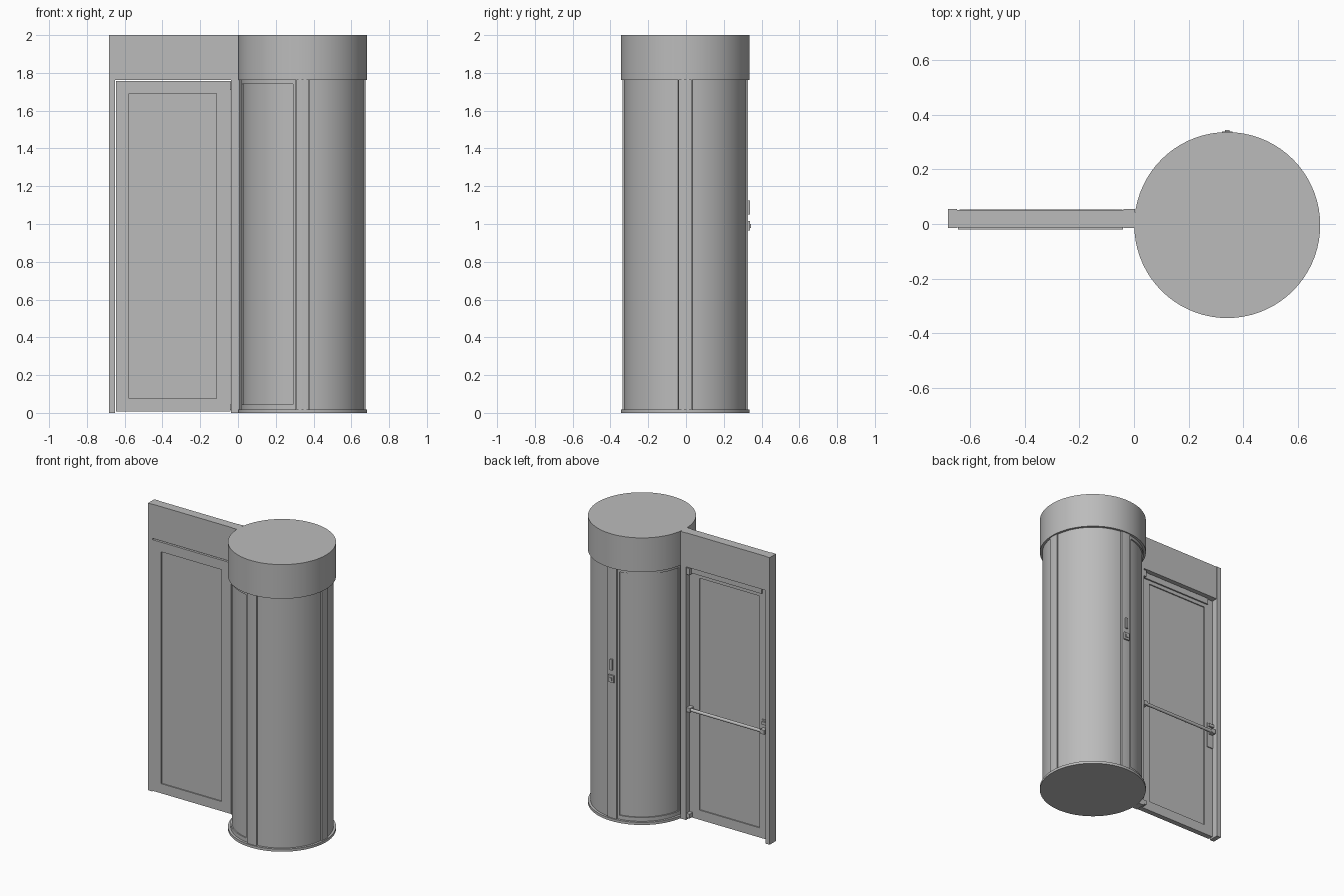
import bpy
import math
from math import cos, sin, radians

if "Cube" in bpy.data.objects:
    bpy.data.objects.remove(bpy.data.objects["Cube"])

grey = bpy.data.materials.new("plain_grey")
grey.use_nodes = True
colour = (0.5, 0.5, 0.5, 1)
grey.diffuse_color = colour
grey.node_tree.nodes["Principled BSDF"].inputs["Base Color"].default_value = colour

CX, CY, R = 0.342, -0.004, 0.341   # booth axis and outer radius
BASE, HEAD, TOP = 0.018, 1.762, 2.0


def finish(ob, name, smooth=False):
    ob.name = name
    ob.data.materials.append(grey)
    if smooth:
        bpy.ops.object.select_all(action="DESELECT")
        ob.select_set(True)
        bpy.context.view_layer.objects.active = ob
        bpy.ops.object.shade_smooth_by_angle(angle=radians(30))
    return ob


def box(name, x, y, z):
    """Box given by its (low, high) limits on each axis."""
    bpy.ops.mesh.primitive_cube_add(size=1)
    ob = bpy.context.object
    for v in ob.data.vertices:
        v.co = [lo + (c + 0.5) * (hi - lo) for c, (lo, hi) in zip(v.co, (x, y, z))]
    return finish(ob, name)


def drum(name, r, z0, z1):
    bpy.ops.mesh.primitive_cylinder_add(vertices=72, radius=r, depth=z1 - z0,
                                        location=(CX, CY, (z0 + z1) / 2))
    return finish(bpy.context.object, name, True)


def arc_block(name, r0, r1, a0, a1, z0, z1):
    """Curved slab around the booth axis between two angles in degrees."""
    n = max(2, round((a1 - a0) / 4))
    verts, faces = [], []
    for i in range(n + 1):
        a = radians(a0 + (a1 - a0) * i / n)
        for r, z in ((r0, z0), (r1, z0), (r1, z1), (r0, z1)):
            verts.append((CX + r * cos(a), CY + r * sin(a), z))
    for i in range(n):
        for j in range(4):
            k = (j + 1) % 4
            faces.append((4 * i + j, 4 * i + 4 + j, 4 * i + 4 + k, 4 * i + k))
    faces += [(0, 1, 2, 3), tuple(4 * n + j for j in (3, 2, 1, 0))]
    me = bpy.data.meshes.new(name)
    me.from_pydata(verts, [], faces)
    ob = bpy.data.objects.new(name, me)
    bpy.context.collection.objects.link(ob)
    return finish(ob, name, True)


# Round booth: base, curved wall, header drum
drum("booth_base", R, 0, BASE)
drum("booth_wall", 0.317, BASE, HEAD)
drum("booth_header", R, HEAD, TOP)

# Four upright posts, plain fixed panels on +x, framed curved doors on -x
for i, side in enumerate(("left", "back", "right", "front")):
    a = 90 * i
    arc_block(f"{side}_post", 0.30, 0.333, a - 6, a + 6, BASE, HEAD)
for side, a in (("back", 0), ("front", 270)):
    arc_block(f"{side}_fixed_panel", 0.30, 0.325, a + 6.6, a + 83.4, BASE, HEAD)
for side, a in (("back", 90), ("front", 180)):
    lo, hi = a + 6.6, a + 83.4
    for label, a0, a1 in (("stile_a", lo, lo + 2.6), ("stile_b", hi - 2.6, hi)):
        arc_block(f"{side}_door_{label}", 0.30, 0.325, a0, a1, BASE, HEAD)
    for label, z0, z1 in (("bottom_rail", BASE, 0.045), ("top_rail", 1.74, HEAD)):
        arc_block(f"{side}_door_{label}", 0.30, 0.325, lo + 2.6, hi - 2.6, z0, z1)

# Reader slot and key box on the back post
box("reader_slot", (CX - 0.009, CX + 0.009), (0.32, 0.339), (1.05, 1.125))
box("key_box", (CX - 0.02, CX + 0.02), (0.32, 0.339), (0.965, 1.015))
box("key_knob", (CX - 0.009, CX + 0.009), (0.335, 0.345), (0.98, 1.0))

# Side door frame
box("outer_jamb", (-0.683, -0.65), (-0.015, 0.055), (0, TOP))
box("inner_jamb", (-0.038, 0.003), (-0.015, 0.055), (0, TOP))
box("side_header", (-0.65, -0.038), (-0.012, 0.052), (HEAD, TOP))
box("jamb_link", (0, 0.03), (-0.015, 0.03), (BASE, HEAD))

# Side door leaf with a recessed pane
leaf_y = (-0.02, 0.016)
for label, x in (("latch_stile", (-0.645, -0.578)), ("hinge_stile", (-0.115, -0.04))):
    box(f"leaf_{label}", x, leaf_y, (0.008, 1.757))
for label, z in (("bottom_rail", (0.008, 0.075)), ("top_rail", (1.69, 1.757))):
    box(f"leaf_{label}", (-0.578, -0.115), leaf_y, z)
box("leaf_pane", (-0.578, -0.115), (-0.012, 0.008), (0.075, 1.69))
box("leaf_top_strip", (-0.60, -0.06), (0.016, 0.026), (1.715, 1.757))

# Pivots on the hinge side
for label, z in (("lower", (0.015, 0.045)), ("upper", (1.71, 1.755))):
    box(f"{label}_pivot", (-0.062, -0.036), (0.0, 0.05), z)

# Push bar with end brackets and latch plate
bpy.ops.mesh.primitive_cylinder_add(vertices=16, radius=0.011, depth=0.58,
                                    location=(-0.335, 0.042, 0.77),
                                    rotation=(0, math.pi / 2, 0))
finish(bpy.context.object, "push_bar", True)
for label, x in (("latch", (-0.64, -0.61)), ("hinge", (-0.07, -0.042))):
    box(f"{label}_bracket", x, (0.014, 0.054), (0.755, 0.785))
box("latch_plate", (-0.643, -0.6), (0.014, 0.022), (0.66, 0.84))
box("latch_case", (-0.643, -0.605), (0.02, 0.034), (0.81, 0.83))
